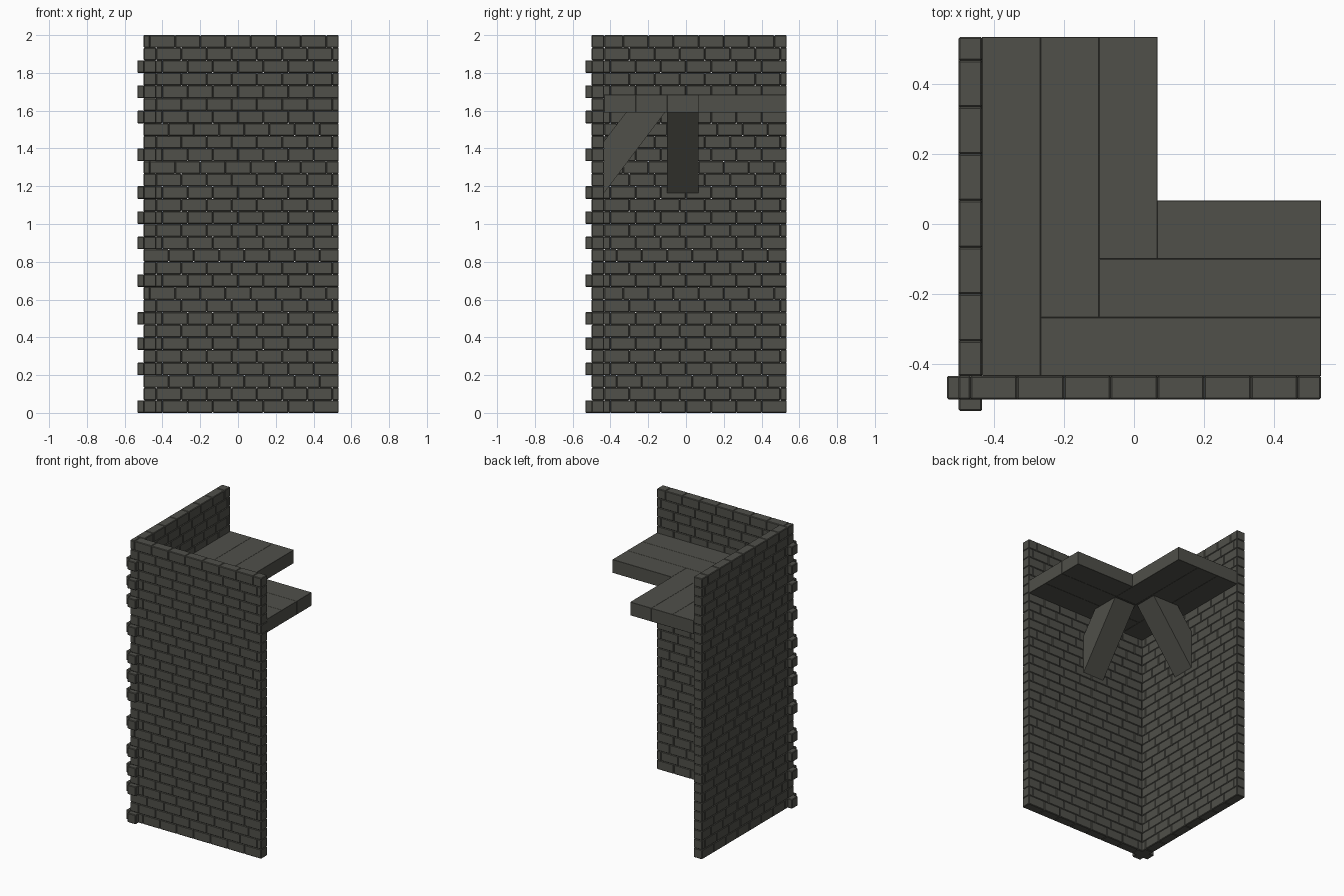
import bpy
import bmesh
from mathutils import Vector

if "Cube" in bpy.data.objects:
    bpy.data.objects.remove(bpy.data.objects["Cube"])

U = 1 / 30              # building grid: a brick is 4 x 2 x 2 grid units
END = 16 * U
INNER = -13 * U         # inside face of both walls
OUTER = -15 * U         # outside face of both walls

stone = bpy.data.materials.new("dark stone")
stone.diffuse_color = (0.08, 0.08, 0.068, 1)
stone.use_nodes = True
stone.node_tree.nodes["Principled BSDF"].inputs["Base Color"].default_value = stone.diffuse_color


def add_prism(bm, profile, width0, width1, swap=False):
    """Extrude an (a, z) profile across b; swap exchanges x and y."""
    def place(a, b, z):
        return Vector((b, a, z)) if swap else Vector((a, b, z))
    lo = [bm.verts.new(place(a, width0, z)) for a, z in profile]
    hi = [bm.verts.new(place(a, width1, z)) for a, z in profile]
    n = len(profile)
    bm.faces.new(lo)
    bm.faces.new(hi[::-1])
    for i in range(n):
        j = (i + 1) % n
        bm.faces.new((lo[i], hi[i], hi[j], lo[j]))


def add_box(bm, a0, a1, b0, b1, z0, z1, swap=False):
    add_prism(bm, [(a0, z0), (a1, z0), (a1, z1), (a0, z1)], b0, b1, swap)


def finish(name, bm, bevel):
    bmesh.ops.recalc_face_normals(bm, faces=bm.faces[:])
    if bevel:
        bmesh.ops.bevel(bm, geom=bm.edges[:], offset=bevel, segments=1,
                        affect='EDGES', profile=0.5)
    mesh = bpy.data.meshes.new(name)
    bm.to_mesh(mesh)
    bm.free()
    mesh.materials.append(stone)
    obj = bpy.data.objects.new(name, mesh)
    bpy.context.collection.objects.link(obj)
    return obj


# Brick walls: a ten-course pattern repeated three times.
# Each entry is the first joint in grid units; -16 sticks out past the corner.
COURSES = [-16, -13, -15, -16, -13, -16, -13, -16, -13, -14]


def brick_wall(name, swap):
    bm = bmesh.new()
    for row in range(30):
        first = COURSES[row % 10]
        joints = list(range(first, 16, 4)) + [16]
        if first > -16:
            # the front wall owns the corner; the side wall butts against it
            start = -13 if swap else -15
            joints = [start] + [j for j in joints if j > start]
        for a, b in zip(joints, joints[1:]):
            add_box(bm, a * U, b * U, OUTER, INNER,
                    row * 2 * U, (row + 1) * 2 * U, swap)
    return finish(name, bm, 0.004)


brick_wall("front_brick_wall", False)
brick_wall("left_brick_wall", True)

# Corner platform: three planks along each wall, stepped where they meet
Z0, Z1 = 1.59, 1.685
STEP = 5 * U
for i in range(3):
    near = INNER + i * STEP
    bm = bmesh.new()
    add_box(bm, near + STEP, END, near, near + STEP, Z0, Z1)
    finish(f"front_plank_{i + 1}", bm, 0.001)
    bm = bmesh.new()
    add_box(bm, near, END, near, near + STEP, Z0, Z1, True)
    finish(f"left_plank_{i + 1}", bm, 0.001)

# Diagonal braces under the platform, one from each wall
BRACE = [(INNER, 1.165), (-0.112, Z0), (-0.318, Z0), (INNER, 1.44)]
for name, swap in (("left_brace", False), ("front_brace", True)):
    bm = bmesh.new()
    add_prism(bm, BRACE, -3 * U, 2 * U, swap)
    finish(name, bm, 0)
